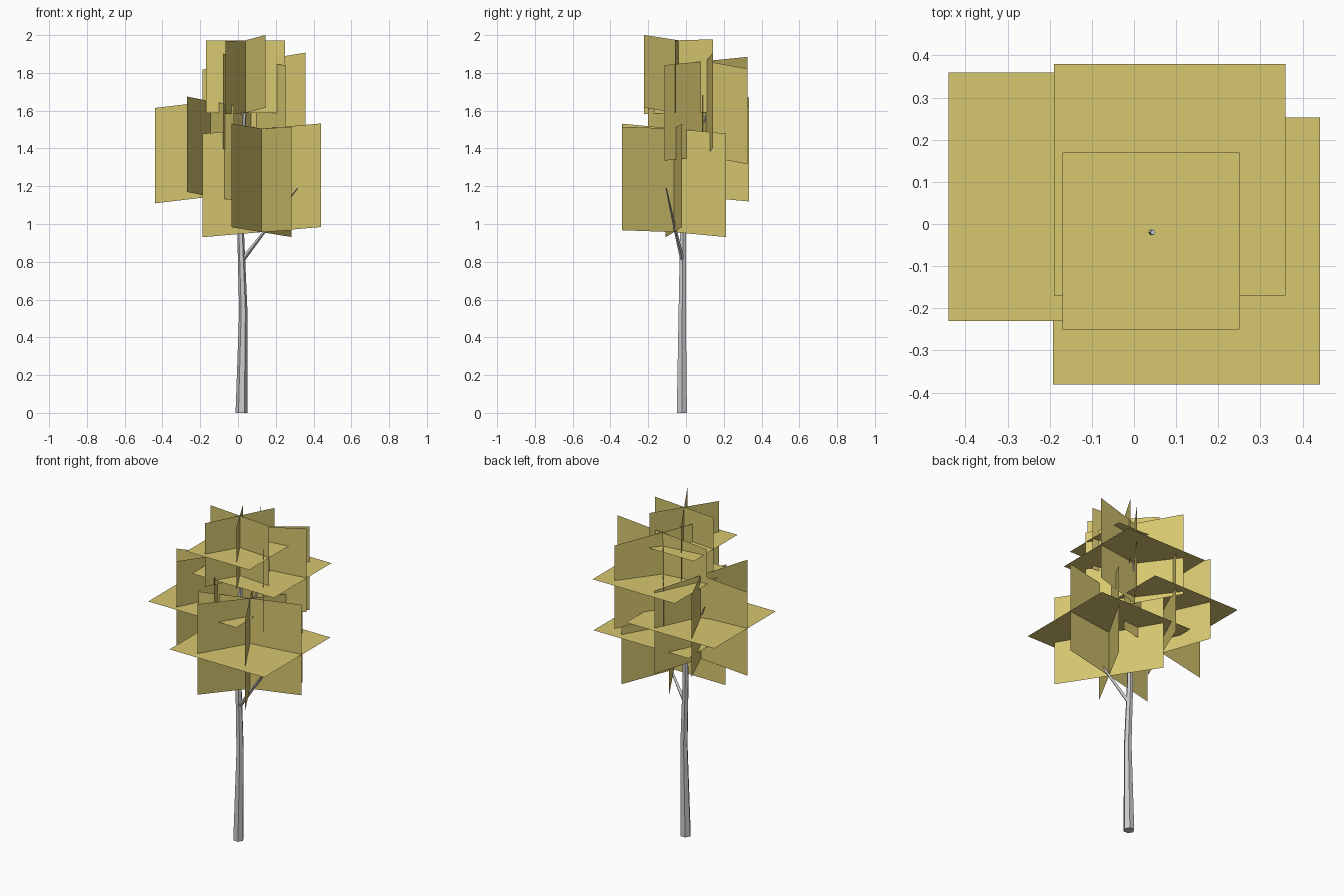
import bpy
from math import cos, sin, radians, pi
from mathutils import Vector

if "Cube" in bpy.data.objects:
    bpy.data.objects.remove(bpy.data.objects["Cube"])

leaf_mat = bpy.data.materials.new("leaf_yellow")
leaf_mat.diffuse_color = (0.68, 0.57, 0.16, 1)
leaf_mat.use_nodes = True
leaf_mat.node_tree.nodes["Principled BSDF"].inputs["Base Color"].default_value = leaf_mat.diffuse_color


def make_object(name, verts, faces, mat=None):
    mesh = bpy.data.meshes.new(name)
    mesh.from_pydata(verts, [], faces)
    mesh.update()
    obj = bpy.data.objects.new(name, mesh)
    bpy.context.collection.objects.link(obj)
    if mat:
        mesh.materials.append(mat)
    return obj


def limb(name, path, sides):
    """Tapered tube through (x, y, z, radius) points, rings level for the trunk."""
    verts, faces = [], []
    for i, (x, y, z, r) in enumerate(path):
        a, b = path[max(i - 1, 0)], path[min(i + 1, len(path) - 1)]
        d = Vector(b[:3]) - Vector(a[:3])
        if i == 0 and z == 0:
            d = Vector((0, 0, 1))
        q = Vector((0, 0, 1)).rotation_difference(d)
        for k in range(sides):
            t = 2 * pi * k / sides
            verts.append(Vector((x, y, z)) + q @ Vector((r * cos(t), r * sin(t), 0)))
    for i in range(len(path) - 1):
        for k in range(sides):
            j = (k + 1) % sides
            o = i * sides
            faces.append((o + k, o + j, o + sides + j, o + sides + k))
    faces.append(tuple(reversed(range(sides))))
    faces.append(tuple(range(len(verts) - sides, len(verts))))
    return make_object(name, verts, faces)


def leaf_cluster(name, centre, half, height, cards):
    """One level card and three upright cards (angle, rise at the far end)."""
    c, h = Vector(centre), height / 2
    verts = [c + Vector((x * half, y * half, 0))
             for x, y in ((-1, -1), (1, -1), (1, 1), (-1, 1))]
    faces = [(0, 1, 2, 3)]
    for angle, rise in cards:
        t = radians(angle)
        end = Vector((cos(t) * half, sin(t) * half, rise))
        up = Vector((0, 0, h))
        n = len(verts)
        verts += [c - end - up, c + end - up, c + end + up, c - end + up]
        faces.append((n, n + 1, n + 2, n + 3))
    return make_object(name, verts, faces, leaf_mat)


# Trunk
limb("trunk", [(0.018, -0.022, 0, 0.031), (0.028, -0.02, 0.54, 0.022),
               (0.014, -0.016, 0.95, 0.018), (0.02, -0.016, 1.3, 0.014),
               (0.035, -0.018, 1.6, 0.01), (0.045, -0.02, 1.86, 0.006)], 6)

# Branches
limb("low_branch", [(0.025, -0.018, 0.81, 0.012), (0.14, -0.055, 0.96, 0.008),
                    (0.315, -0.105, 1.19, 0.003)], 4)
limb("left_branch", [(0.016, -0.016, 1.1, 0.011), (-0.08, 0.035, 1.26, 0.008),
                     (-0.18, 0.08, 1.47, 0.003)], 4)
limb("back_branch", [(0.02, -0.016, 1.3, 0.009), (0.07, 0.07, 1.45, 0.006),
                     (0.11, 0.13, 1.65, 0.003)], 4)

# Leaf clusters
leaf_cluster("right_leaves", (0.125, -0.064, 1.231), 0.317, 0.548,
             [(8, 0.027), (60, -0.026), (-60, 0.01)])
leaf_cluster("left_leaves", (-0.145, 0.065, 1.397), 0.295, 0.505,
             [(5, 0.035), (65, -0.025), (-65, -0.02)])
leaf_cluster("back_leaves", (0.085, 0.105, 1.61), 0.275, 0.505,
             [(8, 0.045), (53, -0.04), (-53, -0.022)])
leaf_cluster("top_leaves", (0.04, -0.04, 1.78), 0.21, 0.385,
             [(-5, 0), (60, 0.005), (-60, 0.028)])
